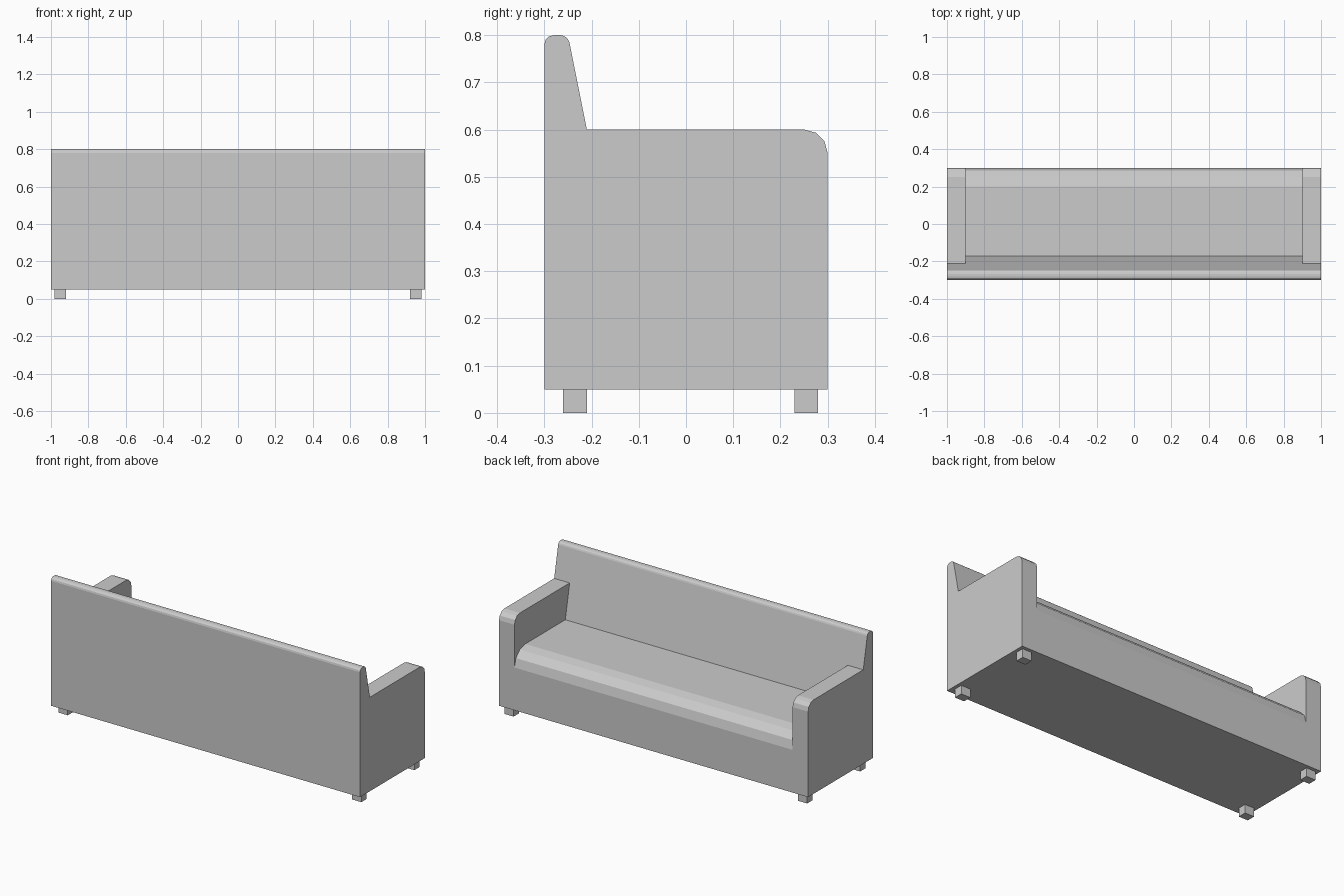
import bpy, bmesh
from math import tan, sin
from mathutils import Vector

if "Cube" in bpy.data.objects:
    bpy.data.objects.remove(bpy.data.objects["Cube"])


def rounded(points, segs=3):
    """Profile points are (y, z) or (y, z, radius); a radius rounds that corner."""
    out = []
    for i, p in enumerate(points):
        c = Vector(p[:2])
        if len(p) == 2:
            out.append(c)
            continue
        r = p[2]
        a = (Vector(points[i - 1][:2]) - c).normalized()
        b = (Vector(points[(i + 1) % len(points)][:2]) - c).normalized()
        half = a.angle(b) / 2
        t = r / tan(half)
        centre = c + (a + b).normalized() * (r / sin(half))
        start = (c + a * t - centre).normalized()
        end = (c + b * t - centre).normalized()
        for k in range(segs + 1):
            out.append(centre + start.slerp(end, k / segs) * r)
    return out


def extrude_profile(name, points, x0, x1):
    bm = bmesh.new()
    face = bm.faces.new([bm.verts.new((x0, y, z)) for y, z in rounded(points)])
    ret = bmesh.ops.extrude_face_region(bm, geom=[face], use_keep_orig=True)
    verts = [v for v in ret["geom"] if isinstance(v, bmesh.types.BMVert)]
    bmesh.ops.translate(bm, vec=(x1 - x0, 0, 0), verts=verts)
    bmesh.ops.recalc_face_normals(bm, faces=bm.faces)
    mesh = bpy.data.meshes.new(name)
    bm.to_mesh(mesh)
    bm.free()
    obj = bpy.data.objects.new(name, mesh)
    bpy.context.collection.objects.link(obj)
    return obj


# Backrest: full width, sloped on the sitting side
extrude_profile("backrest", [(-0.3, 0.05), (-0.17, 0.05), (-0.17, 0.4),
                             (-0.25, 0.8, 0.02), (-0.3, 0.8, 0.02)], -1, 1)

# Seat with rolled edge, between the arms
extrude_profile("seat", [(-0.17, 0.05), (0.3, 0.05), (0.3, 0.4, 0.1),
                         (-0.17, 0.4)], -0.9, 0.9)

arm = [(-0.17, 0.05), (0.3, 0.05), (0.3, 0.6, 0.05), (-0.21, 0.6), (-0.17, 0.4)]
foot_x = (0.92, 0.98)
for side, s in (("left", -1), ("right", 1)):
    # Armrests
    extrude_profile(side + "_armrest", arm, s * 0.9, s * 1.0)
    # Feet
    for end, y in (("back", -0.26), ("front", 0.23)):
        foot = [(y, 0), (y + 0.05, 0), (y + 0.05, 0.05), (y, 0.05)]
        extrude_profile(f"{side}_{end}_foot", foot, s * foot_x[0], s * foot_x[1])
